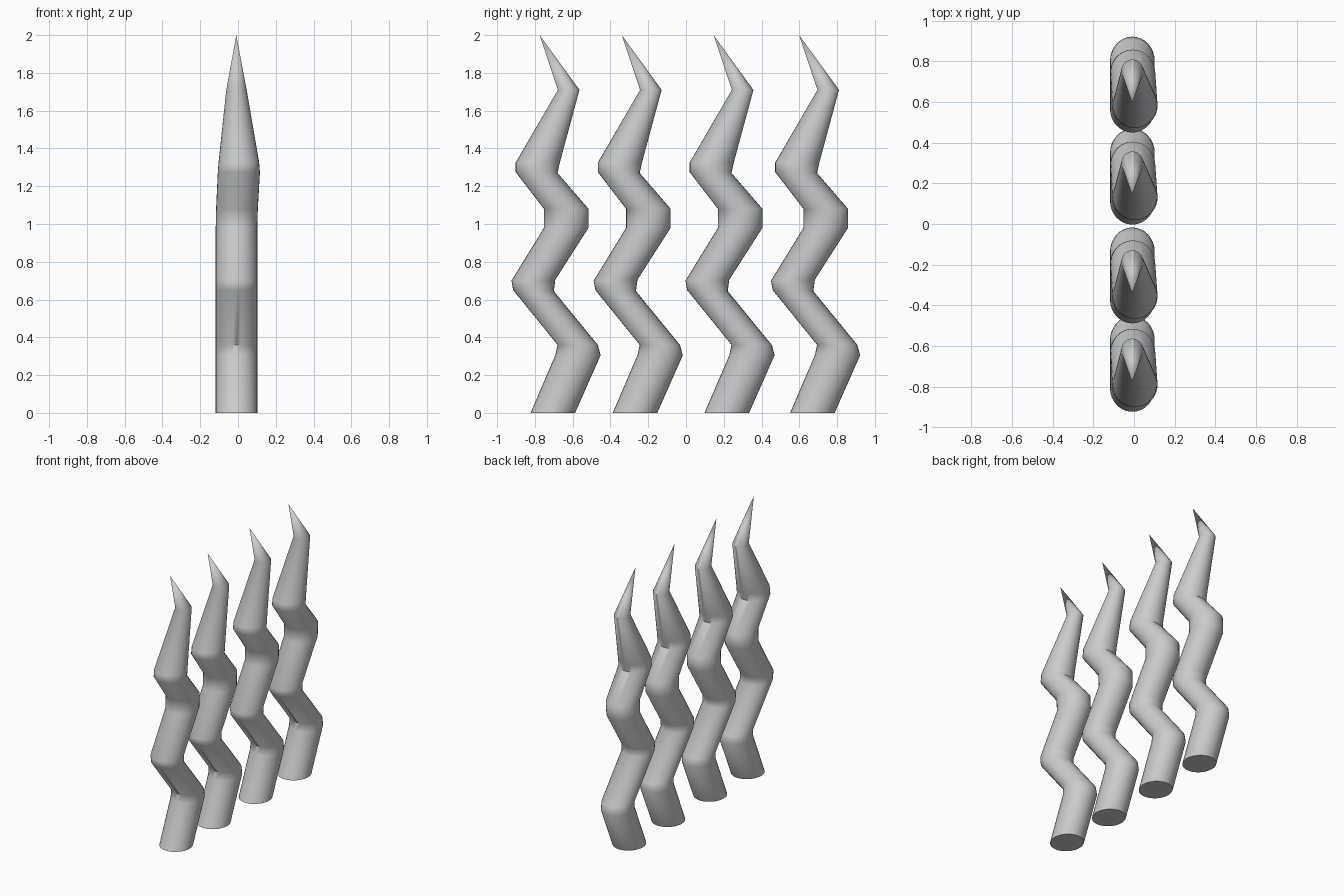
import bpy, bmesh, math

if "Cube" in bpy.data.objects:
    bpy.data.objects.remove(bpy.data.objects["Cube"])

# Cross-sections: (left y, left z, right y, right z, min x, max x)
RINGS = [
    (-0.823, 0.000, -0.587, 0.000, -0.118, 0.102),
    (-0.692, 0.305, -0.452, 0.305, -0.118, 0.102),
    (-0.680, 0.360, -0.467, 0.360, -0.118, 0.102),
    (-0.915, 0.650, -0.700, 0.645, -0.118, 0.102),
    (-0.924, 0.700, -0.692, 0.705, -0.118, 0.102),
    (-0.752, 0.980, -0.516, 0.980, -0.118, 0.102),
    (-0.752, 1.080, -0.516, 1.080, -0.116, 0.105),
    (-0.902, 1.275, -0.680, 1.270, -0.107, 0.116),
    (-0.902, 1.325, -0.668, 1.325, -0.103, 0.112),
    (-0.678, 1.710, -0.564, 1.710, -0.062, 0.046),
]
TIP = (-0.009, -0.775, 2.0)
SIDES = 32


def make_strand(name, offset):
    bm = bmesh.new()
    loops = []
    for ly, lz, ry, rz, x0, x1 in RINGS:
        loop = []
        for i in range(SIDES):
            a = 2 * math.pi * i / SIDES
            t = (1 + math.sin(a)) / 2
            x = (x0 + x1) / 2 + (x1 - x0) / 2 * math.cos(a)
            loop.append(bm.verts.new((x, ly + (ry - ly) * t + offset, lz + (rz - lz) * t)))
        loops.append(loop)
    # zigzag tube walls
    for a, b in zip(loops, loops[1:]):
        for i in range(SIDES):
            j = (i + 1) % SIDES
            bm.faces.new((a[i], a[j], b[j], b[i]))
    # pointed tip and flat base
    tip = bm.verts.new((TIP[0], TIP[1] + offset, TIP[2]))
    for i in range(SIDES):
        bm.faces.new((loops[-1][i], loops[-1][(i + 1) % SIDES], tip))
    bm.faces.new(loops[0][::-1])
    bmesh.ops.recalc_face_normals(bm, faces=bm.faces[:])
    mesh = bpy.data.meshes.new(name)
    bm.to_mesh(mesh)
    bm.free()
    obj = bpy.data.objects.new(name, mesh)
    bpy.context.collection.objects.link(obj)
    bpy.ops.object.select_all(action='DESELECT')
    obj.select_set(True)
    bpy.context.view_layer.objects.active = obj
    bpy.ops.object.shade_smooth_by_angle(angle=math.radians(50))


# Row of four wavy spikes
for n, off in enumerate((0.0, 0.435, 0.921, 1.374)):
    make_strand(f"wavy_spike_{n + 1}", off)
